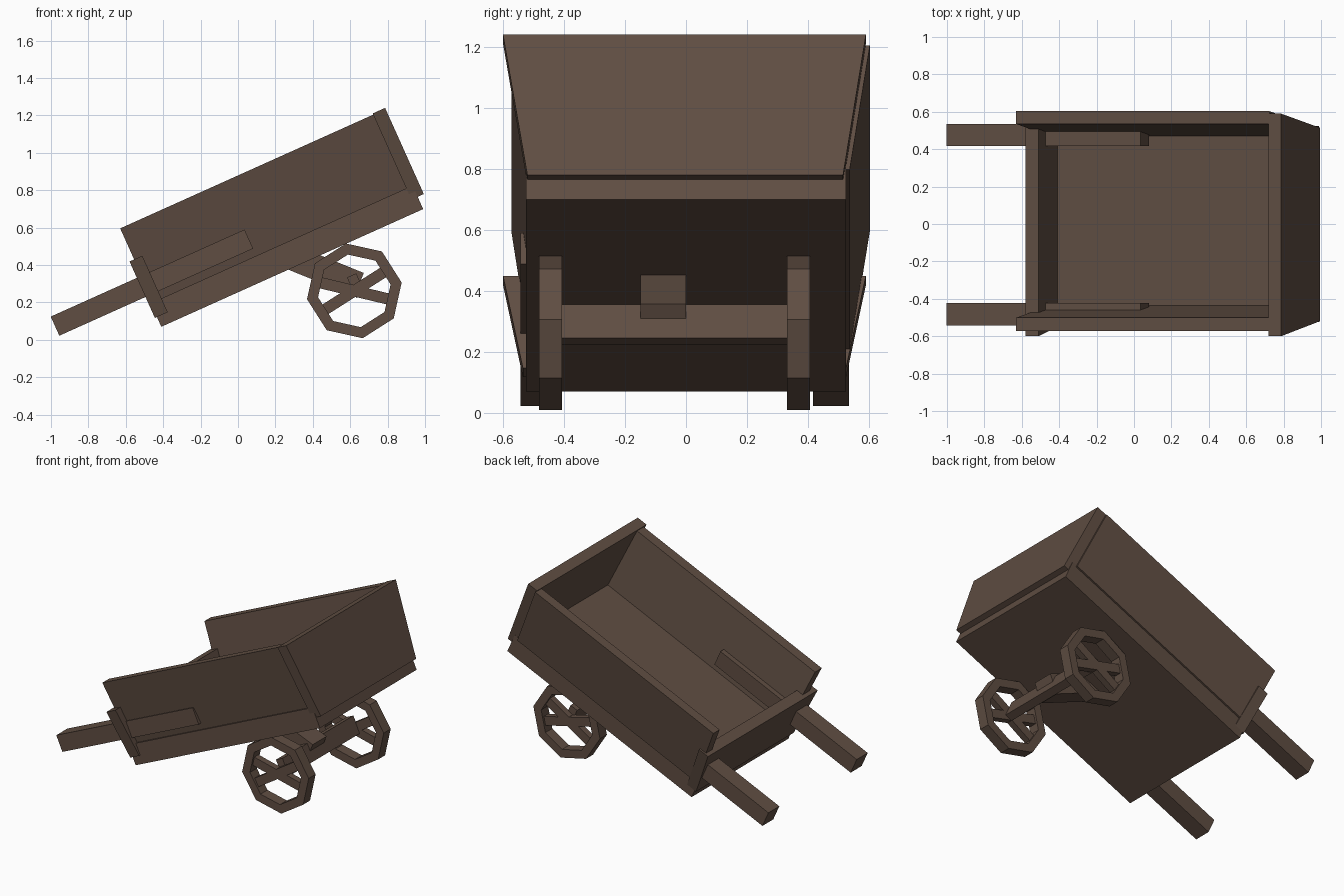
import bpy, bmesh, math
from mathutils import Matrix, Vector

if "Cube" in bpy.data.objects:
    bpy.data.objects.remove(bpy.data.objects["Cube"])

TILT = math.radians(24.2)
wood = bpy.data.materials.new("wood")
wood.diffuse_color = (0.115, 0.075, 0.055, 1)
wood.use_nodes = True
wood.node_tree.nodes["Principled BSDF"].inputs["Base Color"].default_value = wood.diffuse_color

# Cart frame: u runs along the bed, v is up from its underside
CART = Matrix.Translation((-0.41, 0, 0.07)) @ Matrix.Rotation(-TILT, 4, 'Y')


def finish(name, bm, matrix):
    bmesh.ops.recalc_face_normals(bm, faces=bm.faces)
    me = bpy.data.meshes.new(name)
    bm.to_mesh(me)
    bm.free()
    me.transform(matrix)
    me.materials.append(wood)
    ob = bpy.data.objects.new(name, me)
    bpy.context.collection.objects.link(ob)
    return ob


def plank(name, u, v, y_low, y_high=None, matrix=CART):
    """Box whose y range may change from its lower to its upper edge."""
    y_high = y_high or y_low
    bm = bmesh.new()
    bmesh.ops.create_cube(bm, size=1)
    for p in bm.verts:
        ys = y_high if p.co.z > 0 else y_low
        p.co = Vector((u[p.co.x > 0], ys[p.co.y > 0], v[p.co.z > 0]))
    return finish(name, bm, matrix)


# Bed: floor, flared sides and flared end boards
plank("floor", (0, 1.535), (0, 0.138), (-0.525, 0.525))
plank("left_side", (0.015, 1.50), (0.125, 0.57), (0.469, 0.537), (0.535, 0.603))
plank("right_side", (0.015, 1.50), (0.125, 0.57), (-0.509, -0.435), (-0.573, -0.501))
plank("front_board", (1.498, 1.571), (0.072, 0.577), (-0.52, 0.515), (-0.60, 0.59))
plank("rear_board", (-0.012, 0.063), (0.057, 0.388), (-0.535, 0.525), (-0.60, 0.59))

# Handles
plank("left_handle", (-0.517, 0.619), (0.18, 0.292), (0.417, 0.535))
plank("right_handle", (-0.517, 0.619), (0.18, 0.292), (-0.542, -0.423))

# Axle and the strut that carries it
plank("axle", (-0.027, 0.027), (-0.06, 0.06), (-0.42, 0.35),
      matrix=Matrix.Translation((0.632, 0, 0.29)) @ Matrix.Rotation(-TILT, 4, 'Y'))
plank("axle_strut", (0, 0.38), (0, 0.135), (-0.15, 0.0),
      matrix=Matrix.Translation((0.27, 0, 0.375)) @ Matrix.Rotation(math.radians(22), 4, 'Y'))


# Eight-sided wheels, each with a rim and two crossing spokes
def wheel(name, y0, y1):
    hub = Matrix.Translation((0.622, 0, 0.262))
    bm = bmesh.new()
    rings = []
    for r, y in ((0.257, y0), (0.257, y1), (0.197, y1), (0.197, y0)):
        rings.append([bm.verts.new((r * math.cos(a), y, r * math.sin(a)))
                      for a in (math.radians(10 + 45 * i) for i in range(8))])
    for k in range(4):
        a, b = rings[k], rings[(k + 1) % 4]
        for i in range(8):
            j = (i + 1) % 8
            bm.faces.new((a[i], a[j], b[j], b[i]))
    finish(name + "_rim", bm, hub)
    for n, angle in enumerate((32.5, -13.5)):
        plank(f"{name}_spoke_{n + 1}", (-0.2, 0.2), (-0.03, 0.03), (y0 + 0.015, y1 - 0.015),
              matrix=hub @ Matrix.Rotation(-math.radians(angle), 4, 'Y'))


wheel("left_wheel", 0.332, 0.407)
wheel("right_wheel", -0.482, -0.407)
